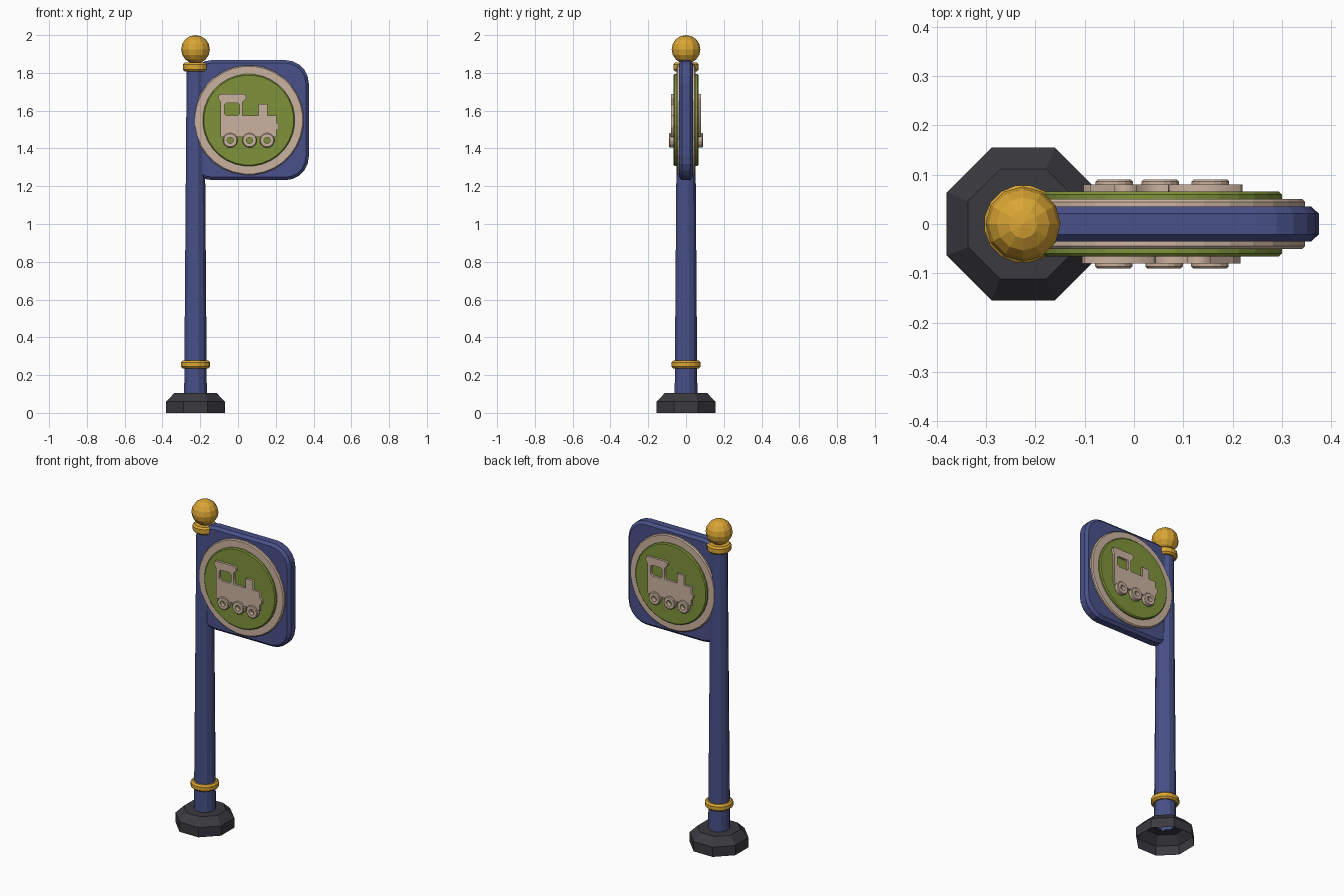
import bpy, bmesh
from math import sin, cos, pi
from mathutils import Matrix

cube = bpy.data.objects.get("Cube")
if cube:
    bpy.data.objects.remove(cube)

POLE_X = -0.225
SIGN_X, SIGN_Z = 0.057, 1.55
FACE_FRONT = Matrix.Rotation(pi / 2, 4, 'X')   # local z becomes -y


def material(name, color):
    m = bpy.data.materials.new(name)
    m.use_nodes = True
    m.diffuse_color = (*color, 1)
    bsdf = m.node_tree.nodes["Principled BSDF"]
    bsdf.inputs["Base Color"].default_value = (*color, 1)
    bsdf.inputs["Roughness"].default_value = 0.7
    return m


BLUE = material("navy_blue", (0.065, 0.082, 0.25))
GOLD = material("gold", (0.70, 0.38, 0.035))
CREAM = material("cream", (0.60, 0.45, 0.35))
GREEN = material("leaf_green", (0.21, 0.29, 0.042))
GREY = material("charcoal", (0.042, 0.042, 0.05))


def add(name, mesh, mat, loc, turn=0):
    if not mesh.materials:
        mesh.materials.append(mat)
    ob = bpy.data.objects.new(name, mesh)
    ob.location = loc
    ob.rotation_euler.z = turn
    bpy.context.scene.collection.objects.link(ob)
    return ob


def loft(name, rings, caps=True, closed=False):
    """Skin a stack of equal-length rings of points."""
    bm = bmesh.new()
    loops = [[bm.verts.new(p) for p in ring] for ring in rings]
    pairs = list(zip(loops, loops[1:]))
    if closed:
        pairs.append((loops[-1], loops[0]))
    n = len(loops[0])
    for a, b in pairs:
        for i in range(n):
            j = (i + 1) % n
            bm.faces.new((a[i], a[j], b[j], b[i]))
    if caps and not closed:
        bm.faces.new(loops[0][::-1])
        bm.faces.new(loops[-1])
    if caps:
        bmesh.ops.recalc_face_normals(bm, faces=bm.faces)
    mesh = bpy.data.meshes.new(name)
    bm.to_mesh(mesh)
    bm.free()
    return mesh


def lathe(name, profile, sides, caps=True, closed=False):
    """Turn (radius, height) points; radius is measured to the flats."""
    angles = [2 * pi * (i + 0.5) / sides for i in range(sides)]
    k = 1 / cos(pi / sides)
    rings = [[(r * k * cos(a), r * k * sin(a), z) for a in angles] for r, z in profile]
    return loft(name, rings, caps, closed)


def both_sides(name, mesh, mat, x=0, z=0):
    """Place a part on the front and its half-turn copy on the back."""
    mesh.transform(FACE_FRONT)
    add("front_" + name, mesh, mat, (SIGN_X + x, 0, SIGN_Z + z))
    add("back_" + name, mesh, mat, (SIGN_X - x, 0, SIGN_Z + z), pi)


# Foot, open underneath, and tapering pole
foot = [(0.155, 0), (0.155, 0.06), (0.112, 0.105), (0.055, 0.105)]
add("foot", lathe("foot", foot, 8, caps=False), GREY, (POLE_X, 0, 0))
add("pole", lathe("pole", [(0.06, 0.1), (0.047, 1.83)], 12, caps=False), BLUE, (POLE_X, 0, 0))


# Gold collars and ball finial
def collar(name, r, z, h):
    prof = [(r - 0.01, 0), (r, 0.01), (r, h - 0.01), (r - 0.01, h)]
    add(name, lathe(name, prof, 16), GOLD, (POLE_X, 0, z))


collar("lower_collar", 0.078, 0.235, 0.042)
collar("upper_collar", 0.067, 1.808, 0.047)
bm = bmesh.new()
bmesh.ops.create_uvsphere(bm, u_segments=12, v_segments=8, radius=0.076)
ball = bpy.data.meshes.new("ball_finial")
bm.to_mesh(ball)
bm.free()
add("ball_finial", ball, GOLD, (POLE_X, 0, 1.924))


# Rounded sign panel with chamfered rim
def rounded_rect(half, radius, inset, depth):
    pts = []
    for q, (sx, sy) in enumerate([(1, 1), (-1, 1), (-1, -1), (1, -1)]):
        for i in range(6):
            a = (q + i / 5) * pi / 2
            r = radius - inset
            pts.append((sx * (half - radius) + r * cos(a), sy * (half - radius) + r * sin(a), depth))
    return pts


steps = [(0.016, -0.036), (0, -0.021), (0, 0.021), (0.016, 0.036)]
panel = loft("sign_panel", [rounded_rect(0.318, 0.125, i, d) for i, d in steps])
panel.transform(FACE_FRONT)
add("sign_panel", panel, BLUE, (SIGN_X, 0, SIGN_Z))


# Round medallion: cream border disc with green disc on top
def disc(name, r, low, high, mat):
    prof = [(r, low), (r, high - 0.006), (r - 0.006, high)]
    both_sides(name, lathe(name, prof, 32), mat)


disc("border_disc", 0.29, 0.03, 0.051, CREAM)
disc("green_disc", 0.243, 0.045, 0.066, GREEN)


# Engine silhouette with a cab window
def silhouette(name, outlines, low, high):
    curve = bpy.data.curves.new(name, 'CURVE')
    curve.dimensions = '2D'
    curve.fill_mode = 'BOTH'
    curve.extrude = (high - low) / 2
    for pts in outlines:
        s = curve.splines.new('POLY')
        s.points.add(len(pts) - 1)
        for p, (x, z) in zip(s.points, pts):
            p.co = (x - SIGN_X, z - SIGN_Z, 0, 1)
        s.use_cyclic_u = True
    tmp = bpy.data.objects.new(name + "_helper", curve)
    bpy.context.scene.collection.objects.link(tmp)
    deps = bpy.context.evaluated_depsgraph_get()
    mesh = bpy.data.meshes.new_from_object(tmp.evaluated_get(deps))
    bpy.data.objects.remove(tmp)
    mesh.materials.clear()
    bm = bmesh.new()
    bm.from_mesh(mesh)
    bmesh.ops.remove_doubles(bm, verts=bm.verts, dist=0.0002)
    bmesh.ops.recalc_face_normals(bm, faces=bm.faces)
    bmesh.ops.translate(bm, verts=bm.verts, vec=(0, 0, (low + high) / 2))
    bm.to_mesh(mesh)
    bm.free()
    return mesh


body = [(-0.093, 1.46), (-0.093, 1.645), (-0.106, 1.665), (-0.1, 1.687), (0.038, 1.687),
        (0.045, 1.665), (0.025, 1.645), (0.025, 1.575), (0.108, 1.575), (0.108, 1.634),
        (0.155, 1.634), (0.155, 1.575), (0.203, 1.575), (0.203, 1.537), (0.216, 1.53),
        (0.216, 1.505), (0.203, 1.495), (0.203, 1.46)]
window = [(-0.072, 1.585), (-0.072, 1.63), (-0.062, 1.64), (-0.002, 1.64),
          (0.008, 1.63), (0.008, 1.585), (-0.002, 1.575), (-0.062, 1.575)]
both_sides("engine_body", silhouette("engine_body", [body, window], 0.062, 0.08), CREAM)

# Ring-shaped wheels
tyre = [(0.016, 0.062), (0.038, 0.062), (0.038, 0.086), (0.034, 0.09), (0.016, 0.09)]
for label, x in [("rear", -0.098), ("middle", 0.004), ("leading", 0.097)]:
    wheel = lathe(label + "_wheel", tyre, 16, closed=True)
    both_sides(label + "_wheel", wheel, CREAM, x, -0.107)
